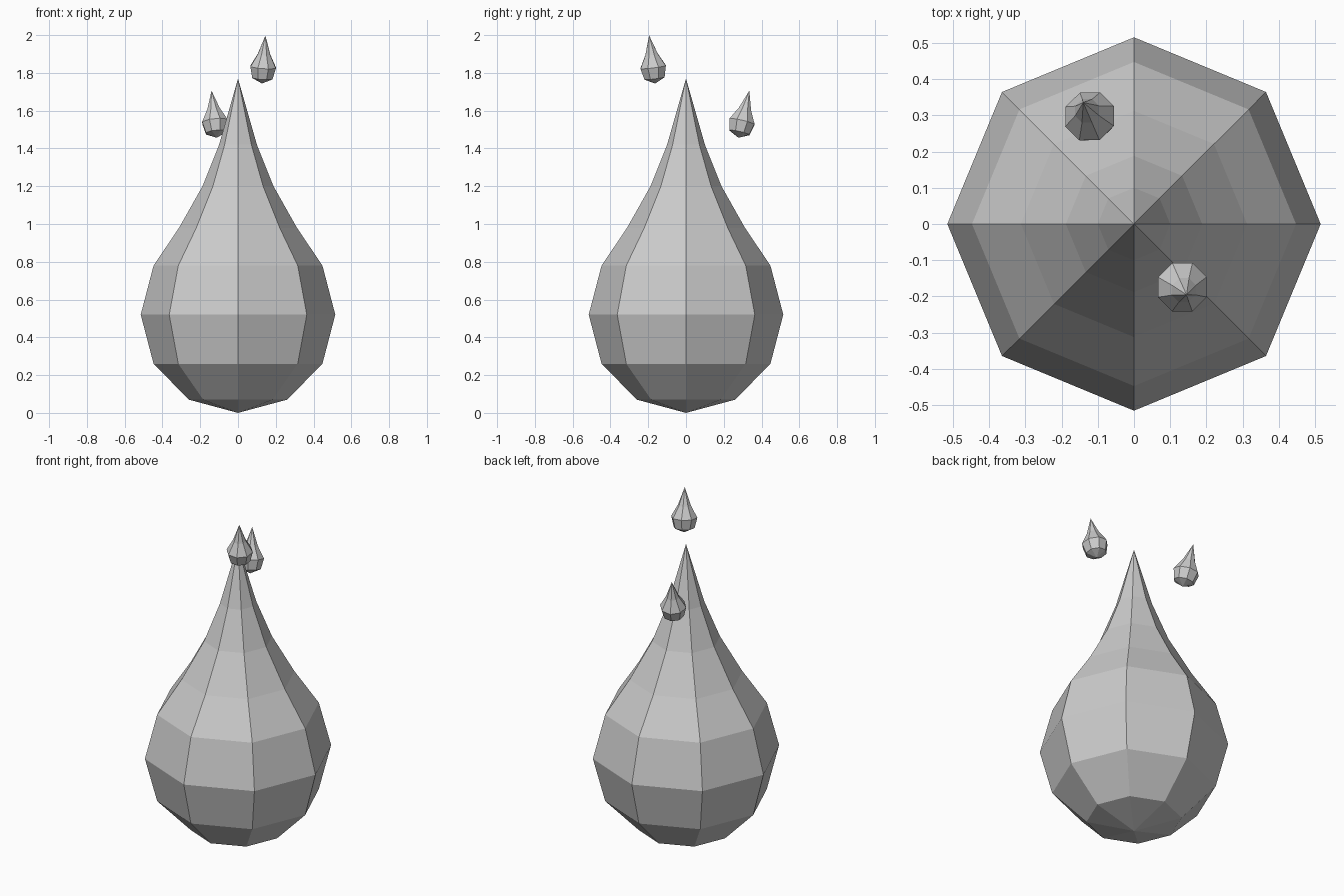
import bpy, bmesh
from math import cos, sin, pi, radians
from mathutils import Vector, Matrix

if "Cube" in bpy.data.objects:
    bpy.data.objects.remove(bpy.data.objects["Cube"])


def drop(name, profile, base=(0, 0, 0), axis=(0, 0, 1), turn=0.0, sides=8):
    """Revolve (radius, height) pairs between two pole points along an axis."""
    bm = bmesh.new()
    rings = [[bm.verts.new((r * cos(2 * pi * i / sides), r * sin(2 * pi * i / sides), z))
              for i in range(sides)] for r, z in profile[1:-1]]
    bottom = bm.verts.new((0, 0, profile[0][1]))
    top = bm.verts.new((0, 0, profile[-1][1]))
    for i in range(sides):
        j = (i + 1) % sides
        bm.faces.new((bottom, rings[0][j], rings[0][i]))
        bm.faces.new((rings[-1][i], rings[-1][j], top))
        for a, b in zip(rings, rings[1:]):
            bm.faces.new((a[i], a[j], b[j], b[i]))
    tilt = Vector((0, 0, 1)).rotation_difference(Vector(axis)).to_matrix().to_4x4()
    bm.transform(Matrix.Translation(base) @ tilt @ Matrix.Rotation(radians(turn), 4, 'Z'))
    mesh = bpy.data.meshes.new(name)
    bm.to_mesh(mesh)
    bm.free()
    obj = bpy.data.objects.new(name, mesh)
    bpy.context.collection.objects.link(obj)
    return obj


# Large teardrop
drop("large_drop", [(0, 0), (0.26, 0.07), (0.447, 0.26), (0.515, 0.52), (0.447, 0.78),
                    (0.312, 0.98), (0.188, 1.2), (0.1, 1.42), (0, 1.77)])

# Small droplets beside the tip, slightly tilted
small = [(0, 0), (0.058, 0.028), (0.073, 0.088), (0.036, 0.155), (0, 0.257)]
drop("upper_droplet", small, (0.127, -0.163, 1.744), (0.018, -0.032, 0.254), 22.5)
drop("lower_droplet", small, (-0.113, 0.277, 1.457), (-0.027, 0.058, 0.248), 22.5)
